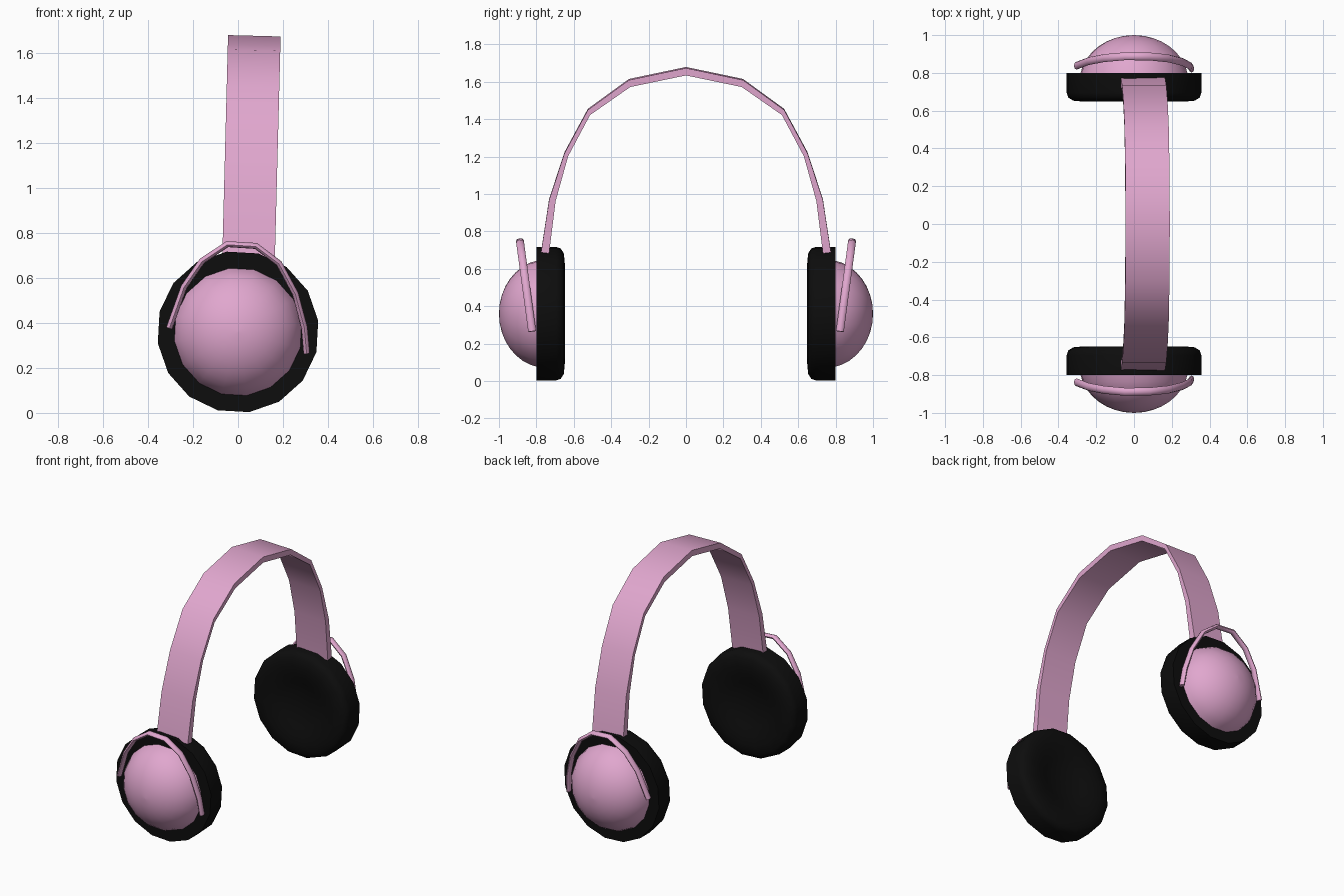
import bpy, bmesh, math
from mathutils import Vector

if "Cube" in bpy.data.objects:
    bpy.data.objects.remove(bpy.data.objects["Cube"])


def material(name, rgb):
    m = bpy.data.materials.new(name)
    m.diffuse_color = (*rgb, 1)
    m.use_nodes = True
    m.node_tree.nodes["Principled BSDF"].inputs["Base Color"].default_value = m.diffuse_color
    return m


PINK = material("pink", (0.75, 0.385, 0.62))
BLACK = material("black", (0.004, 0.004, 0.004))
CZ = 0.36  # height of the ear cup axis


def loft(name, rings, mat, angle=40):
    """Skin a list of equal-sized rings and cap both ends."""
    bm = bmesh.new()
    vs = [[bm.verts.new(p) for p in r] for r in rings]
    n = len(vs[0])
    for a, b in zip(vs, vs[1:]):
        for i in range(n):
            j = (i + 1) % n
            bm.faces.new((a[i], a[j], b[j], b[i]))
    bm.faces.new(vs[0])
    bm.faces.new(vs[-1])
    bmesh.ops.recalc_face_normals(bm, faces=bm.faces)
    me = bpy.data.meshes.new(name)
    bm.to_mesh(me)
    bm.free()
    me.materials.append(mat)
    ob = bpy.data.objects.new(name, me)
    bpy.context.collection.objects.link(ob)
    bpy.ops.object.select_all(action='DESELECT')
    ob.select_set(True)
    bpy.context.view_layer.objects.active = ob
    bpy.ops.object.shade_smooth_by_angle(angle=math.radians(angle))
    return ob


def lathe(name, profile, side, sides, mat, angle):
    """Turn (radius, y) points around the cup axis."""
    rings = []
    for r, y in profile:
        ring = []
        for k in range(sides):
            t = math.radians(8) + math.tau * k / sides
            ring.append((r * math.cos(t), side * y, CZ + r * math.sin(t)))
        rings.append(ring)
    return loft(name, rings, mat, angle)


# headband: outer and inner (y, z) outline of one half, mirrored in y
half = [((0.775, 0.69), (0.732, 0.685)), ((0.732, 0.97), (0.697, 0.965)),
        ((0.65, 1.22), (0.63, 1.205)), ((0.525, 1.452), (0.513, 1.425)),
        ((0.305, 1.612), (0.298, 1.575))]
outline = half + [((0, 1.676), (0, 1.637))]
outline += [((-o[0], o[1]), (-i[0], i[1])) for o, i in reversed(half)]
tilt = 0.026
rings = []
for o, i in outline:
    ring = []
    for s, (y, z) in ((-1, o), (1, o), (1, i), (-1, i)):
        ring.append((0.047 + tilt * (z - 0.69) + s * 0.117, y, z - s * 0.117 * tilt))
    rings.append(ring)
loft("headband", rings, PINK, 35)

# profiles for the cushion and the domed cup shell
pad = [(0.01, 0.69), (0.09, 0.687), (0.15, 0.672), (0.21, 0.655), (0.27, 0.648),
       (0.325, 0.653), (0.352, 0.67), (0.36, 0.695), (0.36, 0.80), (0.01, 0.80)]
dome = []
for k in range(9):
    a = math.radians(10 + 79.5 * k / 8)
    dome.append((0.292 * math.cos(a), 0.75 + 0.25 * math.sin(a)))

# wire handle path (x, z) seen from the front
wire = [(-0.305, 0.378), (-0.24, 0.56), (-0.16, 0.675), (-0.047, 0.75), (0.08, 0.742),
        (0.182, 0.665), (0.255, 0.53), (0.295, 0.38), (0.305, 0.265)]


def wire_rings(side):
    pts = [Vector((x, 0.822 + 0.135 * (z - 0.26), z)) for x, z in wire]
    across = Vector((0, 1, -0.135)).normalized()
    rings = []
    for i, p in enumerate(pts):
        d = (pts[min(i + 1, len(pts) - 1)] - pts[max(i - 1, 0)]).normalized()
        out = d.cross(across)
        ring = []
        for k in range(8):
            t = math.tau * k / 8
            q = p + out * 0.014 * math.cos(t) + across * 0.021 * math.sin(t)
            ring.append((q.x, side * q.y, q.z))
        rings.append(ring)
    return rings


for label, side in (("front", -1), ("back", 1)):
    lathe(label + "_ear_cushion", pad, side, 16, BLACK, 50)
    lathe(label + "_cup_dome", dome, side, 16, PINK, 60)
    loft(label + "_cup_handle", wire_rings(side), PINK, 50)
